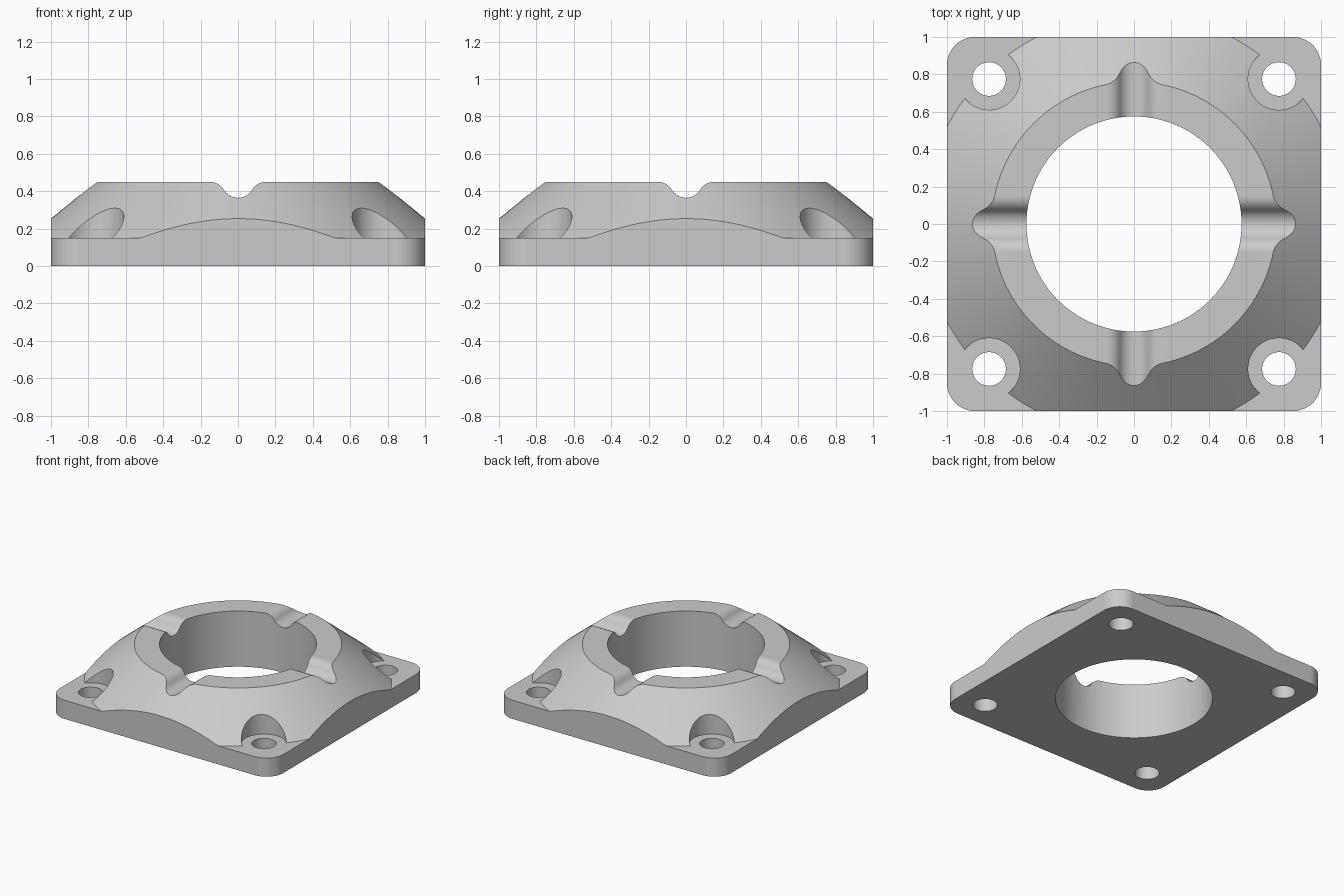
import bpy
import bmesh
from math import pi, sin, cos, radians, atan2
from mathutils import Matrix, Vector

if "Cube" in bpy.data.objects:
    bpy.data.objects.remove(bpy.data.objects["Cube"])

PLATE_TOP, TOP = 0.15, 0.45
BORE, RIM, CONE_FOOT = 0.575, 0.76, 1.127
CORNER = 0.15
BOLT, BOLT_R, SEAT_R = 0.775, 0.09, 0.165
GROOVE_W, GROOVE_D = 0.15, 0.085

grey = bpy.data.materials.new("light_grey")
grey.use_nodes = True
grey.diffuse_color = (0.6, 0.6, 0.6, 1)
grey.node_tree.nodes["Principled BSDF"].inputs["Base Color"].default_value = (0.6, 0.6, 0.6, 1)


def extrude(bm, points, direction):
    """Closed prism from a planar outline."""
    face = bm.faces.new([bm.verts.new(p) for p in points])
    result = bmesh.ops.extrude_face_region(bm, geom=[face], use_keep_orig=True)
    new = [v for v in result["geom"] if isinstance(v, bmesh.types.BMVert)]
    bmesh.ops.translate(bm, vec=direction, verts=new)


def revolve(bm, profile, steps, centre=(0, 0)):
    """Closed ring or solid turned from (radius, height) pairs."""
    offset = Vector((*centre, 0))
    edges = []
    verts = [bm.verts.new(offset + Vector((r, 0, z))) for r, z in profile]
    for a, b in zip(verts, verts[1:] + verts[:1]):
        edges.append(bm.edges.new((a, b)))
    bmesh.ops.spin(bm, geom=verts + edges, cent=offset, axis=(0, 0, 1),
                   angle=2 * pi, steps=steps, use_merge=True)


def make_object(name, bm):
    bmesh.ops.remove_doubles(bm, verts=bm.verts, dist=1e-5)
    bmesh.ops.recalc_face_normals(bm, faces=bm.faces)
    mesh = bpy.data.meshes.new(name)
    bm.to_mesh(mesh)
    bm.free()
    mesh.materials.append(grey)
    obj = bpy.data.objects.new(name, mesh)
    bpy.context.collection.objects.link(obj)
    return obj


def boolean(obj, cutter, operation):
    mod = obj.modifiers.new(operation.lower(), 'BOOLEAN')
    mod.operation = operation
    mod.solver = 'EXACT'
    mod.object = cutter
    bpy.ops.object.modifier_apply(modifier=mod.name)
    cutter.hide_render = True
    cutter.hide_set(True)


# Flange: turned body with the central bore and conical hub
bm = bmesh.new()
revolve(bm, [(BORE, 0), (1.6, 0), (1.6, PLATE_TOP), (CONE_FOOT, PLATE_TOP),
             (RIM, TOP), (BORE, TOP)], 128)
flange = make_object("flange_body", bm)

# Rounded square that trims the turned body
bm = bmesh.new()
outline = []
for quarter in range(4):
    turn = Matrix.Rotation(quarter * pi / 2, 3, 'Z')
    for i in range(13):
        a = i / 12 * pi / 2
        c = 1 - CORNER
        outline.append(turn @ Vector((c + CORNER * cos(a), c + CORNER * sin(a), -0.2)))
extrude(bm, outline, (0, 0, 1))
trim = make_object("square_trim_cutter", bm)

# Bolt holes with round seats cut into the cone
bm = bmesh.new()
for sx in (-1, 1):
    for sy in (-1, 1):
        revolve(bm, [(0, -0.2), (BOLT_R, -0.2), (BOLT_R, PLATE_TOP),
                     (SEAT_R, PLATE_TOP), (SEAT_R, 0.7), (0, 0.7)],
                48, (sx * BOLT, sy * BOLT))
bolt_holes = make_object("bolt_hole_cutter", bm)

# Four radial grooves: a round valley blended into the rim by equal arcs
bm = bmesh.new()
radius = (GROOVE_W ** 2 + GROOVE_D ** 2) / (4 * GROOVE_D)
sweep = 2 * atan2(GROOVE_D, GROOVE_W)
half = []
for i in range(9):
    a = sweep * i / 8
    half.append((radius * sin(a), TOP - GROOVE_D + radius * (1 - cos(a))))
for i in range(7, -1, -1):
    a = sweep * i / 8
    half.append((GROOVE_W - radius * sin(a), TOP - radius * (1 - cos(a))))
half.append((GROOVE_W, 0.7))
section = [(-x, z) for x, z in reversed(half[1:])] + half
for quarter in range(4):
    turn = Matrix.Rotation(quarter * pi / 2, 3, 'Z')
    extrude(bm, [turn @ Vector((x, 0.4, z)) for x, z in section],
            turn @ Vector((0, 0.8, 0)))
grooves = make_object("groove_cutter", bm)

bpy.context.view_layer.objects.active = flange
flange.select_set(True)
boolean(flange, trim, 'INTERSECT')
boolean(flange, bolt_holes, 'DIFFERENCE')
boolean(flange, grooves, 'DIFFERENCE')

# Smooth curved walls, crisp edges
bpy.ops.object.select_all(action='DESELECT')
flange.select_set(True)
bpy.ops.object.shade_smooth_by_angle(angle=radians(25))
weighted = flange.modifiers.new("weighted_normals", 'WEIGHTED_NORMAL')
weighted.keep_sharp = True
